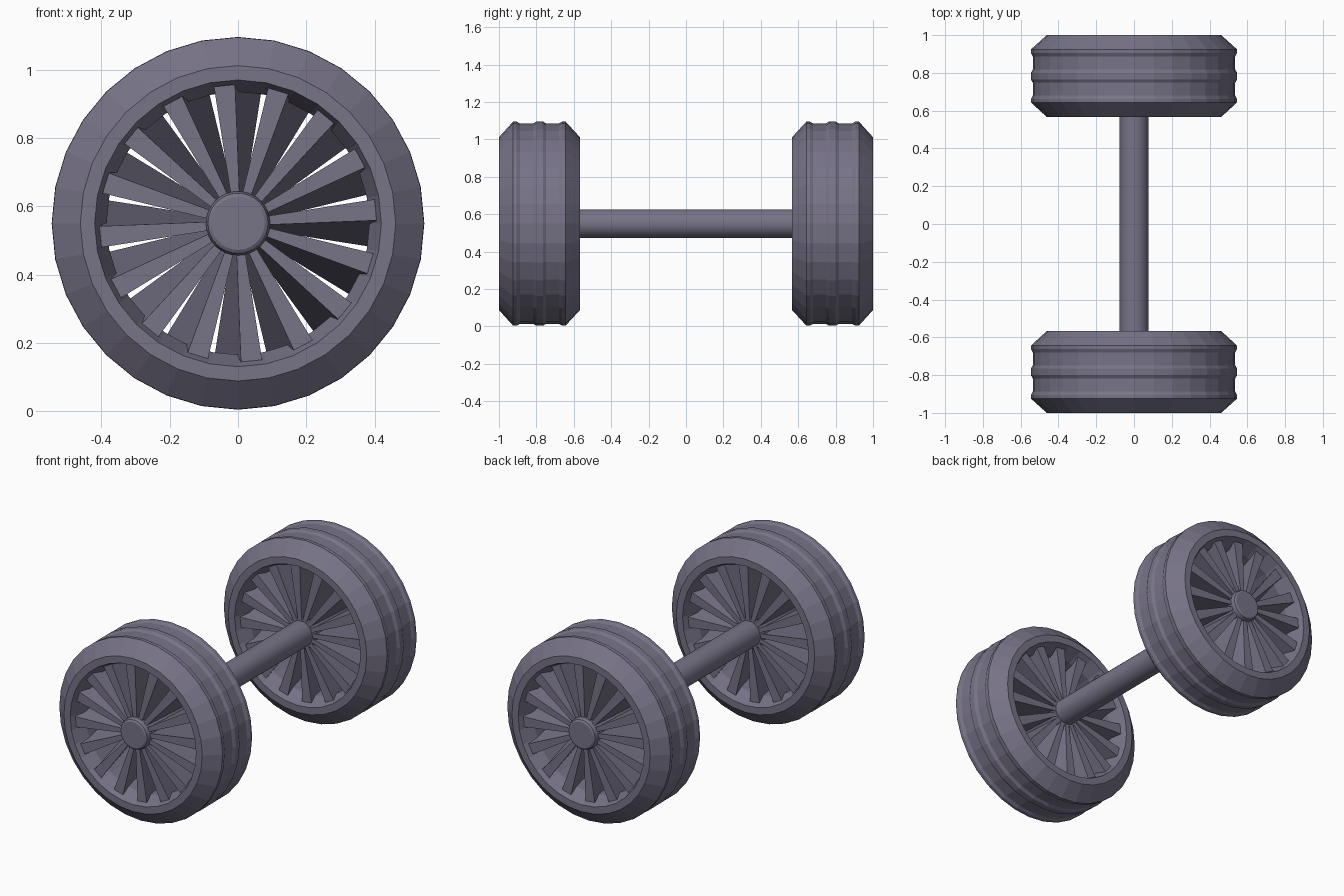
import bpy, bmesh, math
from mathutils import Matrix

if "Cube" in bpy.data.objects:
    bpy.data.objects.remove(bpy.data.objects["Cube"])

CZ = 0.55          # axle height
TIRE_SIDES = 32
BLADES = 16

mat = bpy.data.materials.new("slate_violet")
mat.diffuse_color = (0.185, 0.172, 0.245, 1)
mat.use_nodes = True
mat.node_tree.nodes["Principled BSDF"].inputs["Base Color"].default_value = mat.diffuse_color


def finish(bm, name, turn=False, smooth=False):
    """Move to axle height, optionally half-turn about z, make the object."""
    m = Matrix.Translation((0, 0, CZ))
    if turn:
        m = m @ Matrix.Rotation(math.pi, 4, 'Z')
    bmesh.ops.transform(bm, matrix=m, verts=bm.verts)
    bmesh.ops.recalc_face_normals(bm, faces=bm.faces)
    me = bpy.data.meshes.new(name)
    bm.to_mesh(me)
    bm.free()
    me.materials.append(mat)
    ob = bpy.data.objects.new(name, me)
    bpy.context.collection.objects.link(ob)
    if smooth:
        bpy.ops.object.select_all(action='DESELECT')
        ob.select_set(True)
        bpy.context.view_layer.objects.active = ob
        bpy.ops.object.shade_smooth_by_angle(angle=math.radians(30))
    return ob


def lathe(profile, sides, closed):
    """Revolve (distance along -y, radius) points about the axle."""
    bm = bmesh.new()
    rings = []
    for d, r in profile:
        rings.append([bm.verts.new((r * math.sin(2 * math.pi * i / sides), -d,
                                    r * math.cos(2 * math.pi * i / sides)))
                      for i in range(sides)])
    n = len(rings)
    for k in range(n if closed else n - 1):
        a, b = rings[k], rings[(k + 1) % n]
        for i in range(sides):
            j = (i + 1) % sides
            bm.faces.new((a[i], a[j], b[j], b[i]))
    if not closed:
        bm.faces.new(rings[0])
        bm.faces.new(rings[-1])
    return bm


# outer tread with three raised bands, chamfered shoulders, waisted bore
tire = [(1.0, .462), (.925, .545), (.905, .545), (.888, .536), (.817, .536),
        (.80, .546), (.765, .546), (.748, .536), (.68, .536), (.662, .545),
        (.643, .545), (.567, .462), (.567, .42), (.66, .385), (.907, .385),
        (1.0, .42)]
hub = [(.60, .085), (.615, .094), (.975, .094), (.993, .088), (.999, .078)]


def blades():
    """Tapered blades, skewed sideways from outer to inner side."""
    bm = bmesh.new()
    skew = math.radians(5.6)
    for k in range(BLADES):
        a = 2 * math.pi * k / BLADES
        ends = []
        for d, t in ((.97, a - skew), (.60, a + skew)):
            loop = []
            for r, w in ((.075, -.012), (.405, -.031), (.405, .031), (.075, .012)):
                x = r * math.sin(t) + w * math.cos(t)
                z = r * math.cos(t) - w * math.sin(t)
                loop.append(bm.verts.new((x, -d, z)))
            ends.append(loop)
        f, b = ends
        bm.faces.new(f)
        bm.faces.new(b)
        for i in range(4):
            j = (i + 1) % 4
            bm.faces.new((f[i], f[j], b[j], b[i]))
    return bm


# two identical wheels, the rear one turned half round
for side, turn in (("front", False), ("rear", True)):
    finish(lathe(tire, TIRE_SIDES, True), side + "_tire", turn)
    finish(lathe(hub, 32, False), side + "_hub", turn, True)
    finish(blades(), side + "_blades", turn)

# axle joining the wheels
finish(lathe([(-.8, .0765), (.8, .0765)], 32, False), "axle", False, True)
